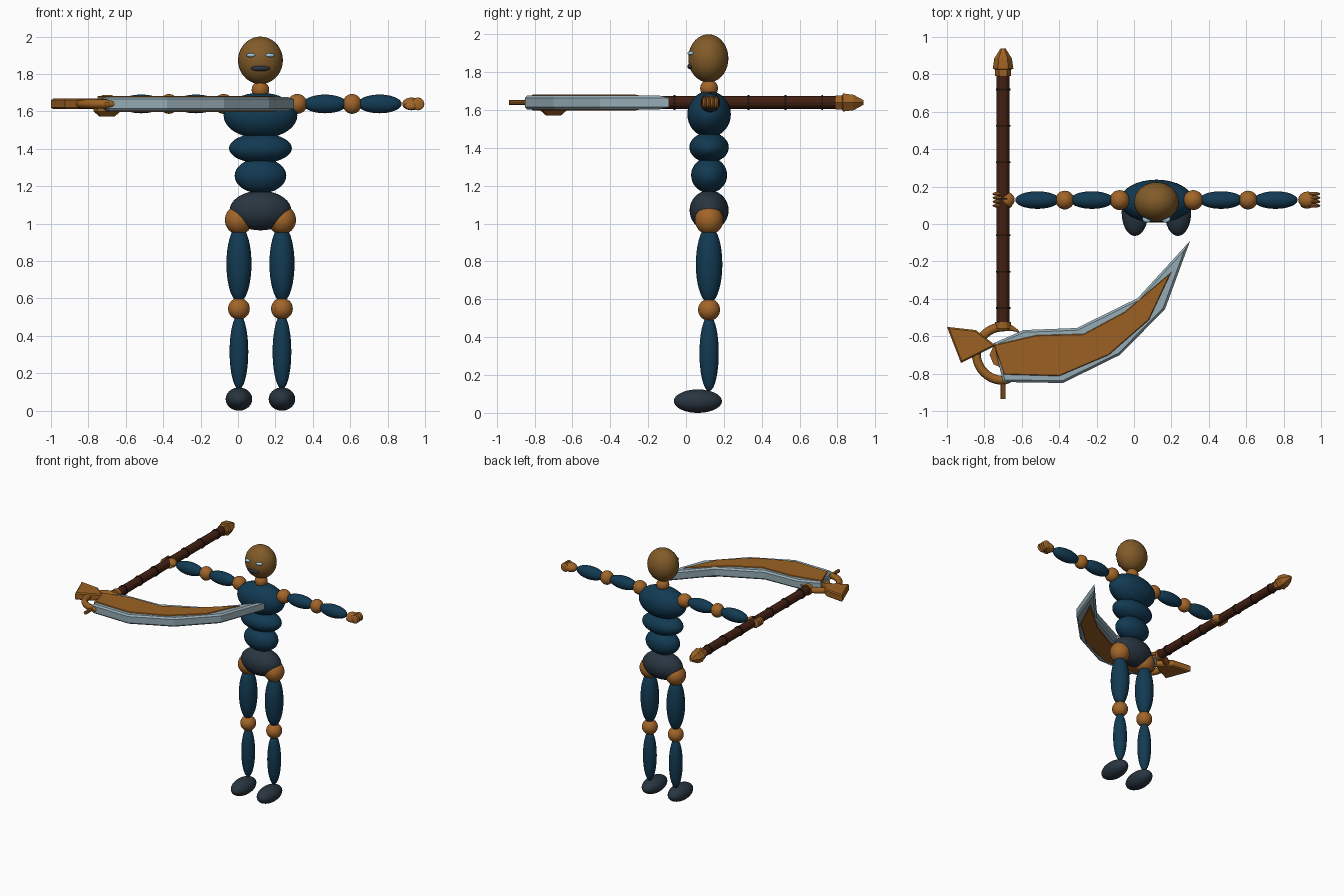
import bpy
import bmesh
from math import cos, sin, pi, radians
from mathutils import Vector

cube = bpy.data.objects.get("Cube")
if cube:
    bpy.data.objects.remove(cube)

CX, CY = 0.12, 0.122          # body axis
ARM_Z = 1.64
SX = -0.70                    # staff axis


def material(name, rgb):
    m = bpy.data.materials.new(name)
    m.use_nodes = True
    color = (*rgb, 1)
    m.diffuse_color = color
    m.node_tree.nodes["Principled BSDF"].inputs["Base Color"].default_value = color
    return m


NAVY = material("navy", (0.006, 0.042, 0.085))
SLATE = material("slate", (0.022, 0.036, 0.052))
ORANGE = material("orange_bronze", (0.36, 0.13, 0.022))
GOLD = material("weapon_bronze", (0.33, 0.12, 0.016))
SKIN = material("brown", (0.22, 0.105, 0.022))
STEEL = material("steel", (0.3, 0.41, 0.46))
WOOD = material("dark_wood", (0.055, 0.014, 0.006))
BAND = material("band_black", (0.013, 0.007, 0.005))
EYE = material("pale_blue", (0.35, 0.62, 0.8))


def finish(bm, name, mat, smooth=False):
    bmesh.ops.recalc_face_normals(bm, faces=bm.faces)
    for f in bm.faces:
        f.smooth = smooth
    mesh = bpy.data.meshes.new(name)
    bm.to_mesh(mesh)
    bm.free()
    mesh.materials.append(mat)
    ob = bpy.data.objects.new(name, mesh)
    bpy.context.collection.objects.link(ob)
    return ob


def ball(name, mat, center, radii):
    bm = bmesh.new()
    bmesh.ops.create_uvsphere(bm, u_segments=32, v_segments=18, radius=1)
    bmesh.ops.scale(bm, vec=radii, verts=bm.verts)
    bmesh.ops.translate(bm, vec=center, verts=bm.verts)
    return finish(bm, name, mat, True)


def prism(name, mat, outline, half, bevel):
    """Horizontal slab from an outline, with chamfered rims."""
    bm = bmesh.new()
    face = bm.faces.new([bm.verts.new((x, y, ARM_Z - half)) for x, y in outline])
    top = bmesh.ops.extrude_face_region(bm, geom=[face])["geom"]
    bmesh.ops.translate(bm, vec=(0, 0, 2 * half),
                        verts=[v for v in top if isinstance(v, bmesh.types.BMVert)])
    rims = [e for e in bm.edges if abs(e.verts[0].co.z - e.verts[1].co.z) < 1e-5]
    bmesh.ops.bevel(bm, geom=rims, offset=bevel, segments=1, affect='EDGES',
                    clamp_overlap=True)
    return finish(bm, name, mat)


def lathe(name, mat, profile, sides, origin, axis='Y'):
    """Rings of (radius, position) swept along the y or z axis."""
    bm = bmesh.new()
    rings = []
    for r, t in profile:
        ring = []
        for i in range(sides):
            a = 2 * pi * i / sides
            u, v = r * cos(a), r * sin(a)
            p = (u, t, v) if axis == 'Y' else (u, v, t)
            ring.append(bm.verts.new(Vector(p) + Vector(origin)))
        rings.append(ring)
    for a, b in zip(rings, rings[1:]):
        for i in range(sides):
            j = (i + 1) % sides
            bm.faces.new((a[i], a[j], b[j], b[i]))
    bm.faces.new(rings[0])
    bm.faces.new(rings[-1])
    return finish(bm, name, mat)


# Head and torso
ball("head", SKIN, (CX, 0.118, 1.873), (0.12, 0.106, 0.127))
ball("mouth", SLATE, (CX, 0.025, 1.83), (0.05, 0.018, 0.015))
ball("neck", ORANGE, (CX, CY, 1.715), (0.047, 0.047, 0.047))
ball("chest", NAVY, (CX, CY, 1.578), (0.197, 0.115, 0.122))
ball("midriff", NAVY, (CX, CY, 1.403), (0.168, 0.104, 0.08))
ball("abdomen", NAVY, (CX, CY, 1.256), (0.138, 0.095, 0.094))
ball("pelvis", SLATE, (CX, CY, 1.07), (0.165, 0.103, 0.106))

# Paired face and limb parts
for side, s in (("left", 1), ("right", -1)):
    def part(name, mat, dx, y, z, radii):
        ball(f"{side}_{name}", mat, (CX + s * dx, y, z), radii)

    part("eye", EYE, 0.05, 0.028, 1.9, (0.025, 0.02, 0.011))
    part("hip", ORANGE, 0.115, CY, 1.02, (0.075, 0.075, 0.078))
    part("thigh", NAVY, 0.115, CY, 0.785, (0.067, 0.07, 0.205))
    part("knee", ORANGE, 0.115, CY, 0.545, (0.058, 0.058, 0.058))
    part("shin", NAVY, 0.115, CY, 0.315, (0.05, 0.051, 0.2))
    part("foot", SLATE, 0.115, 0.063, 0.062, (0.071, 0.127, 0.062))
    part("shoulder", ORANGE, 0.197, 0.128, ARM_Z, (0.053, 0.053, 0.053))
    part("upper_arm", NAVY, 0.345, 0.128, ARM_Z, (0.118, 0.047, 0.05))
    part("elbow", ORANGE, 0.49, 0.128, ARM_Z, (0.05, 0.05, 0.053))
    part("forearm", NAVY, 0.637, 0.128, ARM_Z, (0.118, 0.047, 0.05))
    part("palm", ORANGE, 0.808, 0.13, ARM_Z, (0.05, 0.043, 0.034))
    part("thumb", ORANGE, 0.805, 0.098, ARM_Z - 0.012, (0.034, 0.015, 0.02))
    for i in range(4):
        part(f"finger_{i + 1}", ORANGE, 0.842, 0.098 + 0.021 * i, ARM_Z,
             (0.034, 0.011, 0.034))

# Staff with wrapped bands and a faceted end cap
lathe("staff", WOOD, [(0.034, -0.54), (0.034, 0.81)], 12, (SX, 0, ARM_Z))
for i in range(7):
    y = 0.72 - 0.195 * i
    lathe(f"staff_band_{i + 1}", BAND, [(0.039, y - 0.005), (0.039, y + 0.005)],
          12, (SX, 0, ARM_Z))
lathe("staff_cap", GOLD,
      [(0.043, 0.79), (0.043, 0.825), (0.055, 0.83), (0.047, 0.885), (0.014, 0.938)],
      6, (SX, 0, ARM_Z))
lathe("staff_collar", GOLD, [(0.042, -0.56), (0.042, -0.525)], 12, (SX, 0, ARM_Z))

# Open ring joining staff and blade, thin at its ends
curve = bpy.data.curves.new("blade_ring", 'CURVE')
curve.dimensions = '3D'
curve.bevel_depth = 0.024
curve.bevel_resolution = 2
curve.use_fill_caps = True
spline = curve.splines.new('POLY')
steps = 28
spline.points.add(steps)
for i, p in enumerate(spline.points):
    a = radians(50 + 260 * i / steps)
    p.co = (SX + 0.143 * cos(a), -0.693 + 0.143 * sin(a), ARM_Z, 1)
    p.radius = min(1, 0.1 + 0.22 * (steps - i), 0.1 + 0.22 * i)
curve.materials.append(GOLD)
bpy.context.collection.objects.link(bpy.data.objects.new("blade_ring", curve))
lathe("ring_pin", GOLD, [(0.013, -0.935), (0.013, -0.82)], 8, (SX, 0, ARM_Z))
lathe("blade_hub", GOLD, [(0.04, 1.572), (0.072, 1.6), (0.072, 1.64)], 8,
      (SX, -0.70, 0), 'Z')

# Curved blade, its inlaid panel and the rear counterweight
prism("blade", STEEL,
      [(-0.75, -0.637), (-0.59, -0.567), (-0.305, -0.556), (0.02, -0.396),
       (0.3, -0.09), (0.166, -0.455), (-0.075, -0.7), (-0.38, -0.85),
       (-0.7, -0.845)], 0.037, 0.012)
prism("blade_panel", GOLD,
      [(-0.75, -0.647), (-0.52, -0.594), (-0.27, -0.588), (-0.05, -0.47),
       (0.2, -0.257), (0.08, -0.513), (-0.134, -0.7), (-0.4, -0.813),
       (-0.695, -0.805)], 0.043, 0.004)
prism("counterweight", GOLD,
      [(-1.0, -0.55), (-0.845, -0.567), (-0.74, -0.65), (-0.925, -0.743)],
      0.028, 0.008)
